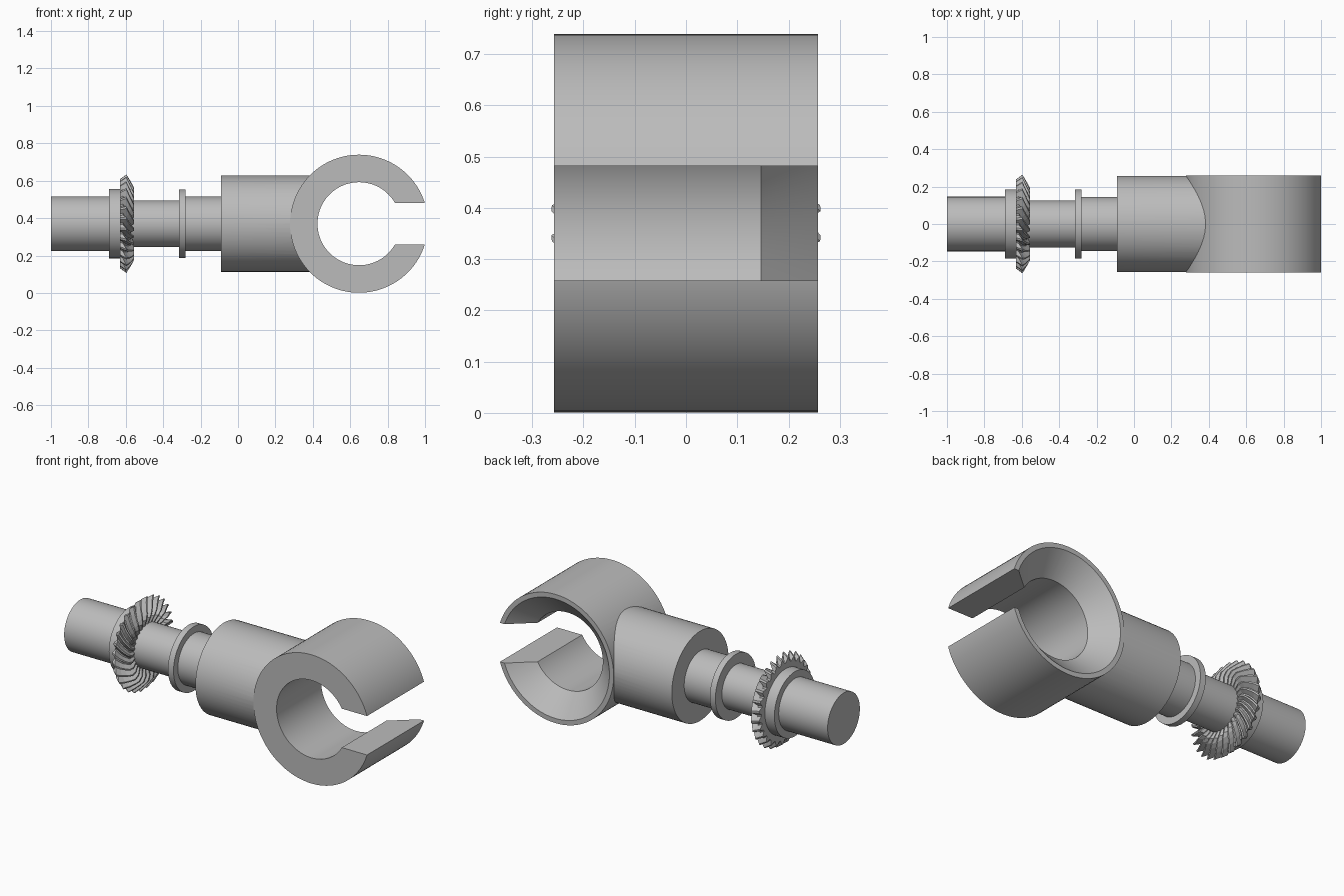
import bpy, bmesh, math
from mathutils import Matrix

if "Cube" in bpy.data.objects:
    bpy.data.objects.remove(bpy.data.objects["Cube"])

steel = bpy.data.materials.new("grey steel")
steel.use_nodes = True
GREY = (0.5, 0.5, 0.5, 1)
steel.diffuse_color = GREY
steel.node_tree.nodes["Principled BSDF"].inputs["Base Color"].default_value = GREY

AXIS_Z = 0.37
RING_X, RING_R, BORE_R, HALF = 0.647, 0.369, 0.222, 0.258


def finish(name, bm, matrix):
    bmesh.ops.recalc_face_normals(bm, faces=bm.faces)
    mesh = bpy.data.meshes.new(name)
    bm.to_mesh(mesh)
    bm.free()
    mesh.transform(matrix)
    mesh.materials.append(steel)
    obj = bpy.data.objects.new(name, mesh)
    bpy.context.collection.objects.link(obj)
    return obj


def turned(name, profile, matrix, sides=72):
    """Closed solid of revolution from (position, radius) pairs, along local z."""
    bm = bmesh.new()
    rings = [[bm.verts.new((r * math.cos(a), r * math.sin(a), p))
              for a in (2 * math.pi * i / sides for i in range(sides))]
             for p, r in profile]
    for low, high in zip(rings, rings[1:]):
        for i in range(sides):
            j = (i + 1) % sides
            bm.faces.new((low[i], low[j], high[j], high[i]))
    bm.faces.new(rings[0])
    bm.faces.new(rings[-1])
    return finish(name, bm, matrix)


def smooth(obj, degrees=30):
    bpy.ops.object.select_all(action='DESELECT')
    obj.select_set(True)
    bpy.context.view_layer.objects.active = obj
    bpy.ops.object.shade_smooth_by_angle(angle=math.radians(degrees))


def boolean(obj, tool, operation):
    bpy.context.view_layer.objects.active = obj
    mod = obj.modifiers.new(operation.lower(), 'BOOLEAN')
    mod.object, mod.operation, mod.solver = tool, operation, 'EXACT'
    bpy.ops.object.modifier_apply(modifier=mod.name)
    bpy.data.objects.remove(tool)


along_x = Matrix.Translation((0, 0, AXIS_Z)) @ Matrix.Rotation(math.pi / 2, 4, 'Y')
along_y = Matrix.Translation((RING_X, 0, AXIS_Z)) @ Matrix.Rotation(-math.pi / 2, 4, 'X')

# Stepped shaft with two collars
shaft = turned("stepped_shaft", [
    (-1, 0.146), (-0.69, 0.146), (-0.69, 0.185), (-0.625, 0.185),
    (-0.625, 0.125), (-0.315, 0.125), (-0.315, 0.184), (-0.28, 0.184),
    (-0.28, 0.145), (-0.085, 0.145)], along_x)
smooth(shaft)

# Thick barrel joined to the open ring
clamp = turned("barrel_and_open_ring", [(-HALF, RING_R), (HALF, RING_R)], along_y, 96)
boolean(clamp, turned("barrel", [(-0.09, 0.257), (RING_X, 0.257)], along_x), 'UNION')

# Bore with a wide chamfer at the back
boolean(clamp, turned("bore_cutter", [
    (-0.4, BORE_R), (0.146, BORE_R), (HALF, 0.342), (0.3, 0.387)], along_y, 96), 'DIFFERENCE')

# Slot through the ring
bm = bmesh.new()
bmesh.ops.create_cube(bm, size=1, matrix=Matrix.Diagonal((0.6, 1, 0.223, 1)))
slot = finish("slot_cutter", bm, Matrix.Translation((RING_X + 0.3, 0, AXIS_Z)))
boolean(clamp, slot, 'DIFFERENCE')
smooth(clamp)

# Bevel gear with spiral teeth: tip and root outlines, twisted with radius
TEETH = 28
tip = [(-0.63, 0.12), (-0.63, 0.24), (-0.597, 0.264), (-0.582, 0.24),
       (-0.568, 0.217), (-0.556, 0.195), (-0.556, 0.165), (-0.57, 0.12)]
root = [(-0.63, 0.12), (-0.63, 0.217), (-0.615, 0.232), (-0.603, 0.215),
        (-0.591, 0.198), (-0.578, 0.178), (-0.574, 0.16), (-0.574, 0.12)]
twist = [0, 0, 0, 0.09, 0.17, 0.25, 0.32, 0.36]
pitch = 2 * math.pi / TEETH
bm = bmesh.new()
columns = []
for t in range(TEETH):
    for outline, offset in ((tip, -0.1), (tip, 0.1), (root, 0.4), (root, 0.6)):
        column = []
        for (p, r), turn in zip(outline, twist):
            a = (t + 0.5 + offset) * pitch + turn
            column.append(bm.verts.new((r * math.cos(a), r * math.sin(a), p)))
        columns.append(column)
for k, here in enumerate(columns):
    there = columns[(k + 1) % len(columns)]
    for i in range(len(tip)):
        j = (i + 1) % len(tip)
        bm.faces.new((here[i], there[i], there[j], here[j]))
finish("bevel_gear", bm, along_x)
